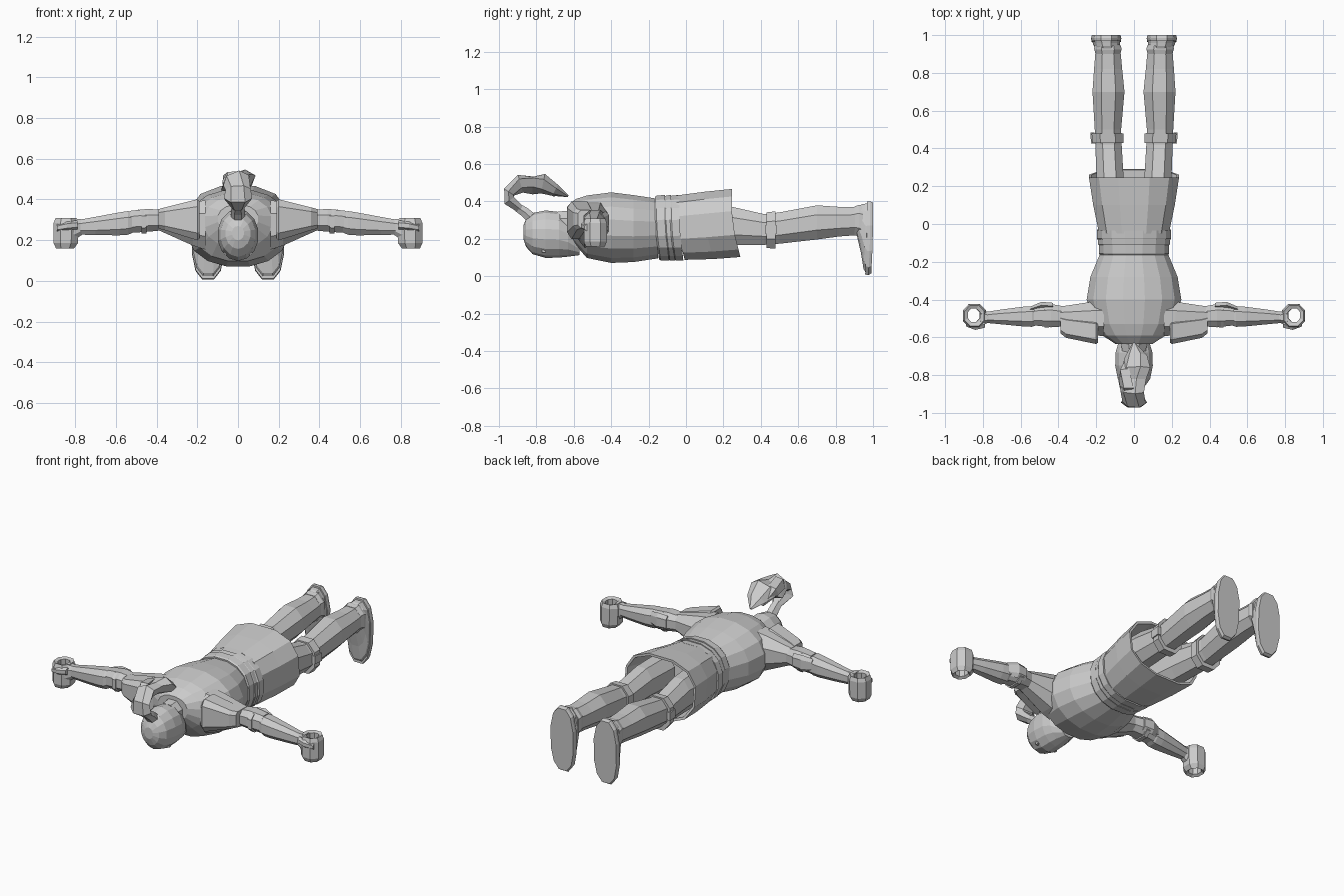
import bpy, bmesh
from math import sin, cos, pi, copysign
from mathutils import Vector


def skin(name, rings, mirror=False, closed=False):
    """Bridge equal rings of points into a flat-faced object."""
    bm = bmesh.new()
    vs = [[bm.verts.new(p) for p in r] for r in rings]
    n = len(vs[0])
    pairs = list(zip(vs, vs[1:])) + ([(vs[-1], vs[0])] if closed else [])
    for a, b in pairs:
        for i in range(n):
            j = (i + 1) % n
            bm.faces.new((a[i], a[j], b[j], b[i]))
    if not closed:
        bm.faces.new(vs[0])
        bm.faces.new(vs[-1])
    bmesh.ops.recalc_face_normals(bm, faces=bm.faces)
    me = bpy.data.meshes.new(name)
    bm.to_mesh(me)
    bm.free()
    ob = bpy.data.objects.new(name, me)
    bpy.context.collection.objects.link(ob)
    if mirror:
        m = ob.modifiers.new("mirror", 'MIRROR')
        m.use_mirror_merge = False
    return ob


def loft(name, axis, rings, n=8, p=2.0, mirror=False, closed=False, tilt=0.0):
    """Rings are (position, centre a, centre b, half a, half b); p squares them off."""
    out = []
    for t, a, b, ra, rb in rings:
        pts = []
        for i in range(n):
            w = 2 * pi * (i + 0.5) / n
            c, s = (copysign(abs(f) ** (2 / p), f) for f in (cos(w), sin(w)))
            u, v = a + ra * c, b + rb * s
            q = t + tilt * max(0, -s) * rb
            pts.append({'x': (q, u, v), 'y': (u, q, v), 'z': (u, v, q)}[axis])
        out.append(pts)
    return skin(name, out, mirror, closed)


# head, neck and eyes
loft("head", 'y', [(-.87, 0, .235, .03, .035), (-.855, 0, .232, .062, .075),
                   (-.82, 0, .228, .088, .11), (-.75, 0, .225, .102, .127),
                   (-.68, 0, .222, .1, .122), (-.63, 0, .205, .085, .1),
                   (-.57, 0, .155, .05, .042)], 14)
loft("neck", 'y', [(-.69, 0, .28, .065, .07), (-.56, 0, .28, .085, .085)])
loft("eye", 'y', [(-.77, .06, .138, .014, .017), (-.75, .06, .138, .014, .017)],
     4, 2, True)

# torso
loft("torso", 'y', [(-.635, 0, .305, .1, .07), (-.59, 0, .29, .17, .125),
                    (-.53, 0, .265, .22, .17), (-.4, 0, .26, .255, .192),
                    (-.28, 0, .255, .235, .182), (-.15, 0, .255, .18, .162)], 16, 2.2)

# belt bands
for i, (y0, y1, r) in enumerate([(-.165, -.112, .183), (-.115, -.08, .187),
                                 (-.085, -.035, .194)]):
    loft(f"belt_band_{i + 1}", 'y', [(y0, 0, .258, r, .17), (y0 + .008, 0, .258, r + .006, .176),
                                     (y1, 0, .26, r + .006, .178), (y1, 0, .26, r - .02, .15)],
         16, 2.3, tilt=.12)

# hollow skirt, longer at the front
out_a, out_b = (-.05, 0, .26, .19, .177), (.245, 0, .285, .245, .187)
loft("skirt", 'y', [out_a, (.1, 0, .272, .222, .185), out_b,
                    (.245, 0, .285, .232, .172), (0, 0, .265, .185, .165)], 12, 2.5, tilt=.25)

# legs, knee straps and boots
loft("leg", 'y', [(.05, .12, .27, .085, .115), (.25, .127, .268, .077, .11),
                  (.42, .135, .25, .075, .088), (.5, .138, .258, .075, .09),
                  (.7, .135, .288, .091, .098), (.82, .137, .292, .08, .085),
                  (.95, .138, .297, .068, .08)], 8, 2.2, True)
loft("knee_strap", 'y', [(.43, .138, .246, .088, .102), (.478, .14, .248, .09, .106),
                         (.478, .14, .248, .07, .08), (.43, .138, .246, .07, .08)],
     8, 2.4, True, True)
loft("strap_buckle", 'y', [(.425, .216, .25, .016, .035), (.485, .22, .25, .016, .035)],
     4, 2, True)
loft("boot_cuff", 'y', [(.9, .138, .297, .07, .082), (.925, .138, .297, .078, .09),
                        (.945, .14, .29, .075, .095)], 8, 2.3, True)
loft("boot", 'y', [(.915, .14, .3, .062, .075), (.942, .143, .255, .07, .135),
                   (.958, .146, .213, .074, .18), (.97, .147, .205, .076, .19)],
     12, 2.4, True, tilt=-.05)
loft("boot_sole", 'y', [(.968, .147, .205, .08, .2), (.985, .147, .203, .082, .203),
                        (1.0, .147, .205, .078, .195)], 12, 2.5, True, tilt=-.05)

# arms
loft("sleeve", 'x', [(.16, -.5, .275, .1, .13), (.22, -.5, .28, .095, .115),
                     (.39, -.495, .3, .062, .055)], 8, 2.3, True)
loft("shoulder_guard", 'x', [(.19, -.57, .3, .06, .095), (.2, -.57, .3, .068, .105),
                             (.36, -.545, .305, .06, .058), (.39, -.53, .305, .05, .05)],
     8, 4, True)
loft("upper_arm", 'x', [(.36, -.49, .298, .055, .052), (.44, -.485, .298, .066, .06),
                        (.53, -.485, .29, .055, .058)], 8, 2.4, True)
loft("elbow_guard", 'x', [(.43, -.435, .3, .02, .045), (.49, -.43, .3, .02, .05),
                          (.55, -.45, .295, .014, .04)], 6, 2.3, True)
loft("arm_band", 'x', [(.45, -.485, .29, .068, .06), (.475, -.485, .29, .068, .062)],
     8, 2.6, True)
loft("forearm", 'x', [(.5, -.487, .287, .045, .045), (.54, -.49, .285, .058, .062),
                      (.585, -.49, .28, .056, .06), (.7, -.492, .27, .042, .048),
                      (.805, -.495, .262, .028, .036)], 8, 2.4, True)

# curled hand: an open ring of fingers, with thumb
loft("fist", 'z', [(.16, .85, -.485, .048, .055), (.185, .847, -.485, .064, .066),
                   (.285, .845, -.485, .066, .066), (.308, .845, -.485, .056, .058),
                   (.3, .848, -.483, .034, .038), (.17, .85, -.483, .034, .038)],
     8, 2.2, True, True)
loft("thumb", 'x', [(.79, -.53, .275, .022, .022), (.84, -.545, .27, .018, .022),
                    (.89, -.53, .26, .014, .018)], 6, 2, True)
loft("wrist", 'x', [(.765, -.495, .265, .028, .04), (.815, -.495, .25, .045, .06)],
     8, 2.4, True)


# ponytail: twisting tapered lock, given as (x, y, z, half width, half depth, twist)
def lock(name, path, n=6):
    rings = []
    for k, (x, y, z, w, h, tw) in enumerate(path):
        a, b = path[max(k - 1, 0)], path[min(k + 1, len(path) - 1)]
        d = Vector((0, b[1] - a[1], b[2] - a[2])).normalized()
        side = Vector((1, 0, 0))
        up = side.cross(d)
        ring = []
        for i in range(n):
            t = 2 * pi * i / n
            u, v = w * cos(t), h * sin(t)
            ring.append(Vector((x, y, z)) + side * (u * cos(tw) - v * sin(tw))
                        + up * (u * sin(tw) + v * cos(tw)))
        rings.append(ring)
    return skin(name, rings)


lock("hair_tie", [(0, -.82, .305, .035, .035, 0), (0, -.865, .345, .034, .03, 0),
                  (0, -.9, .368, .03, .027, 0)])
lock("ponytail", [(0, -.875, .35, .025, .022, 0), (0, -.945, .405, .07, .036, 0),
                  (0, -.945, .45, .062, .034, .1), (-.01, -.885, .495, .068, .045, .4),
                  (-.01, -.82, .485, .085, .035, .5), (.01, -.765, .495, .08, .05, .3),
                  (.01, -.7, .46, .06, .032, .2), (0, -.63, .428, .008, .006, 0)])
lock("hair_strand", [(-.03, -.92, .45, .03, .02, .3), (-.04, -.86, .515, .045, .025, .6),
                     (-.05, -.78, .5, .04, .03, .9), (-.03, -.7, .43, .008, .008, 1)], 4)
